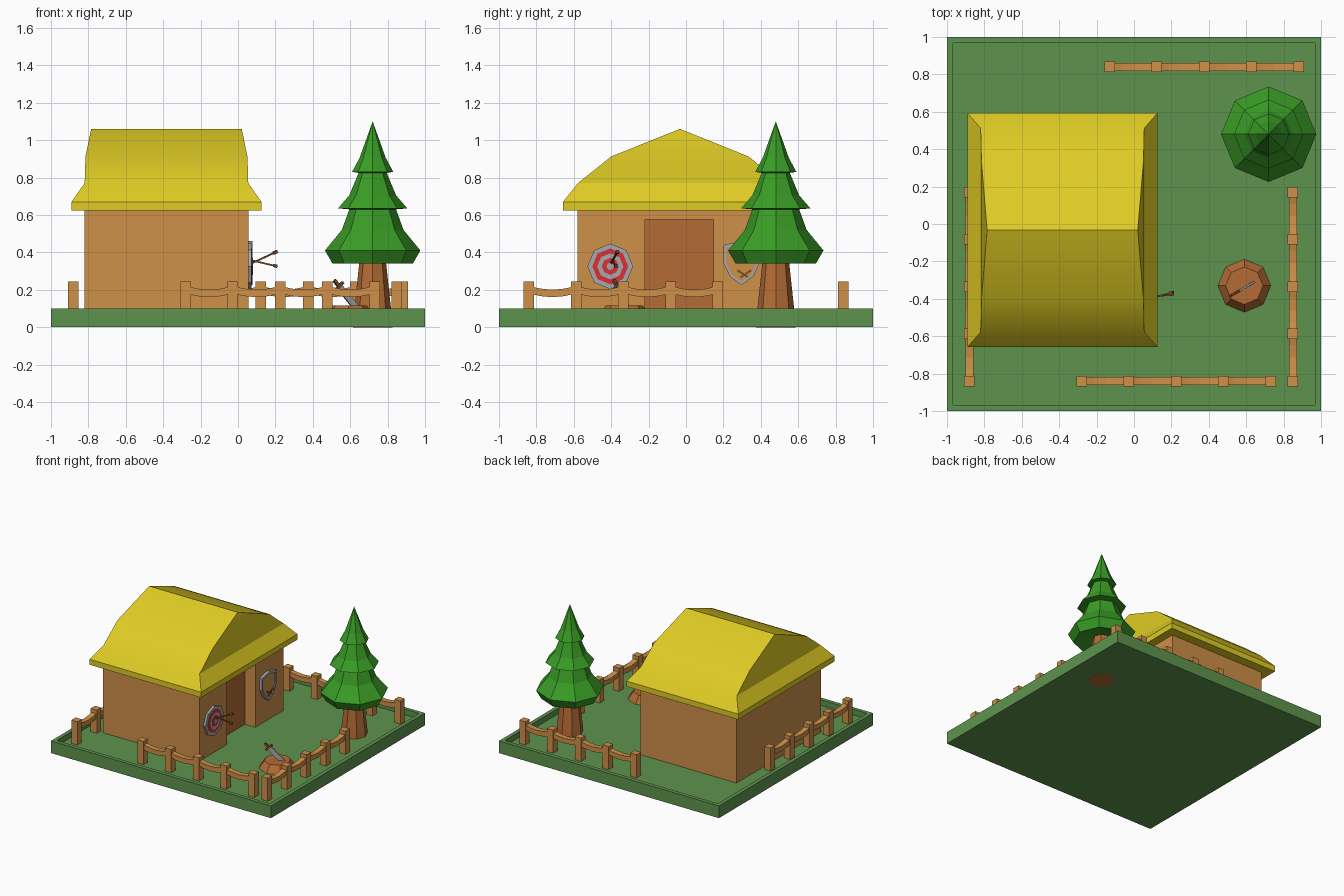
import bpy, bmesh
from math import sin, cos, pi
from mathutils import Vector

if "Cube" in bpy.data.objects:
    bpy.data.objects.remove(bpy.data.objects["Cube"])


def material(name, r, g, b):
    m = bpy.data.materials.new(name)
    m.diffuse_color = [(c / 255) ** 2.2 for c in (r, g, b)] + [1]
    m.use_nodes = True
    m.node_tree.nodes["Principled BSDF"].inputs["Base Color"].default_value = m.diffuse_color
    return m


GREEN = material("grass", 94, 146, 78)
WOOD = material("light_wood", 205, 142, 74)
DOOR = material("dark_wood", 178, 107, 56)
YELLOW = material("thatch", 222, 202, 40)
LEAF = material("leaf", 60, 155, 42)
RED = material("red", 222, 50, 55)
GREY = material("metal", 165, 168, 172)
BROWN = material("brown", 125, 78, 45)
FLOOR = 0.055
WALL_X = 0.055


def finish(name, bm, mat):
    bmesh.ops.recalc_face_normals(bm, faces=bm.faces)
    me = bpy.data.meshes.new(name)
    bm.to_mesh(me)
    bm.free()
    me.materials.append(mat)
    ob = bpy.data.objects.new(name, me)
    bpy.context.collection.objects.link(ob)
    return ob


def loft(name, rings, mat):
    """Skin a list of equally long closed rings and cap both ends."""
    bm = bmesh.new()
    loops = [[bm.verts.new(p) for p in ring] for ring in rings]
    n = len(rings[0])
    for a, b in zip(loops, loops[1:]):
        for i in range(n):
            j = (i + 1) % n
            bm.faces.new((a[i], a[j], b[j], b[i]))
    bm.faces.new(loops[0])
    bm.faces.new(loops[-1])
    bmesh.ops.remove_doubles(bm, verts=bm.verts, dist=1e-5)
    return finish(name, bm, mat)


def box(name, lo, hi, mat):
    (a, b, c), (d, e, f) = lo, hi
    return loft(name, [[(a, b, z), (d, b, z), (d, e, z), (a, e, z)] for z in (c, f)], mat)


def lathe(name, x, y, profile, mat, n=8):
    return loft(name, [[(x + r * cos(2 * pi * i / n), y + r * sin(2 * pi * i / n), z)
                        for i in range(n)] for r, z in profile], mat)


def rod(name, start, end, w, h, mat):
    """Rectangular bar between two points; h is measured in the vertical plane."""
    start, end = Vector(start), Vector(end)
    d = (end - start).normalized()
    side = d.cross(Vector((0, 0, 1))).normalized()
    up = side.cross(d)
    return loft(name, [[p + side * w / 2 * s + up * h / 2 * t
                        for s, t in ((-1, -1), (1, -1), (1, 1), (-1, 1))] for p in (start, end)], mat)


def wall_plate(name, pts, y, z, x0, x1, mat):
    """Flat outline in the y-z plane given thickness along x."""
    return loft(name, [[(x, y + u, z + v) for u, v in pts] for x in (x0, x1)], mat)


def octagon(r):
    return [(r * sin(i * pi / 4), r * cos(i * pi / 4)) for i in range(8)]


# Ground tray with a thin raised rim
def square(r, z):
    return [(-r, -r, z), (r, -r, z), (r, r, z), (-r, r, z)]


loft("ground", [square(1, 0), square(1, 0.1), square(0.968, 0.1), square(0.968, FLOOR)], GREEN)

# House walls with a recessed doorway
walls = box("walls", (-0.82, -0.58, FLOOR - 0.01), (WALL_X, 0.515, 0.65), WOOD)
cutter = box("door_cutter", (WALL_X - 0.1, -0.22, 0), (0.2, 0.148, 0.575), WOOD)
cutter.hide_render = True
mod = walls.modifiers.new("doorway", "BOOLEAN")
mod.operation, mod.object, mod.solver = "DIFFERENCE", cutter, "EXACT"
bpy.context.view_layer.objects.active = walls
bpy.ops.object.modifier_apply(modifier=mod.name)
bpy.data.objects.remove(cutter)
box("door", (WALL_X - 0.11, -0.22, FLOOR - 0.01), (WALL_X - 0.095, 0.148, 0.575), DOOR)

# Curved roof: rectangles narrowing up to a ridge
CX, CY = -0.3825, -0.0325
roof = loft("roof", [[(CX + sx * a, CY + sy * b, z) for sx, sy in ((-1, -1), (1, -1), (1, 1), (-1, 1))]
                     for a, b, z in ((0.5075, 0.625, 0.625), (0.5075, 0.625, 0.67), (0.4375, 0.545, 0.77),
                                     (0.433, 0.368, 0.912), (0.4025, 0, 1.06))], YELLOW)
bpy.ops.object.select_all(action="DESELECT")
roof.select_set(True)
bpy.context.view_layer.objects.active = roof
bpy.ops.object.shade_smooth_by_angle(angle=0.52)

# Fir tree
lathe("tree_trunk", 0.72, 0.48, [(0.105, -0.001), (0.098, 0.1), (0.07, 0.36)], DOOR)
lathe("tree_foliage", 0.72, 0.48,
      [(0.05, 0.38), (0.215, 0.34), (0.255, 0.41), (0.165, 0.52), (0.125, 0.63), (0.185, 0.635),
       (0.125, 0.705), (0.075, 0.825), (0.11, 0.83), (0.07, 0.905), (0, 1.1)], LEAF)


# Fences: five posts and a rail sagging between them
def fence(name, x, y, along_x):
    step, hw = 0.2525, 0.028

    def place(u, w, z):
        return (x + u, y + w, z) if along_x else (x + w, y + u, z)

    for k in range(5):
        u = k * step
        loft(f"{name}_post_{k + 1}", [[place(u + a * hw, b * hw, z) for a, b in
             ((-1, -1), (1, -1), (1, 1), (-1, 1))] for z in (FLOOR - 0.005, 0.245)], WOOD)
    rings = []
    for i in range(17):
        t = (i % 4) / 4
        z = 0.2 - 0.02 * sin(pi * t)
        rings.append([place(i * step / 4, w, z + dz) for w, dz in
                      ((-0.022, -0.02), (0.022, -0.02), (0.022, 0.02), (-0.022, 0.02))])
    loft(f"{name}_rail", rings, WOOD)


fence("front_fence", -0.28, -0.84, True)
fence("back_fence", -0.13, 0.84, True)
fence("right_fence", 0.85, -0.84, False)
fence("left_fence", -0.88, -0.84, False)

# Stump with a sword stuck in it
lathe("stump", 0.59, -0.33, [(0.145, FLOOR - 0.005), (0.1, 0.115)], DOOR)
base, tip = Vector((0.635, -0.315, 0.1)), Vector((0.515, -0.385, 0.25))
rod("sword_blade", base, base.lerp(tip, 0.75), 0.012, 0.035, GREY)
guard = base.lerp(tip, 0.75)
rod("sword_guard", guard, base.lerp(tip, 0.82), 0.015, 0.065, BROWN)
rod("sword_grip", guard, tip, 0.015, 0.018, BROWN)

# Target of stacked octagons with two arrows
for i, r in enumerate((0.122, 0.096, 0.07, 0.045, 0.02)):
    wall_plate(f"target_ring_{i + 1}", octagon(r), -0.405, 0.325,
               WALL_X - 0.005, WALL_X + 0.018 + 0.002 * i, RED if i % 2 else GREY)
for i, (a, b) in enumerate((((0.06, -0.405, 0.335), (0.21, -0.365, 0.405)),
                            ((0.06, -0.395, 0.36), (0.21, -0.375, 0.325)))):
    a, b = Vector(a), Vector(b)
    rod(f"arrow_{i + 1}_shaft", a, b, 0.009, 0.009, BROWN)
    rod(f"arrow_{i + 1}_feathers", a.lerp(b, 0.87), b, 0.017, 0.017, BROWN)

# Shield: wooden panel inside a metal rim, with a small crossed emblem
half = [(0, 0.115), (0.095, 0.095), (0.098, 0), (0.062, -0.075), (0, -0.12)]
outline = half + [(-u, v) for u, v in half[-2:0:-1]]
inner = [(u * 0.84, v * 0.84) for u, v in outline]
SY, SZ = 0.297, 0.345
rim = [[(x, SY + u, SZ + v) for u, v in pts] for x, pts in
       ((WALL_X - 0.005, outline), (WALL_X + 0.022, outline), (WALL_X + 0.022, inner), (WALL_X + 0.012, inner))]
loft("shield_rim", rim, GREY)
wall_plate("shield_panel", inner, SY, SZ, WALL_X, WALL_X + 0.014, WOOD)
for s in (-1, 1):
    wall_plate(f"shield_emblem_{'left' if s < 0 else 'right'}",
               [(s * -0.025, -0.055), (s * -0.018, -0.063), (s * 0.04, -0.025), (s * 0.034, -0.016)],
               SY + 0.015, SZ - 0.02, WALL_X + 0.01, WALL_X + 0.022, BROWN)
